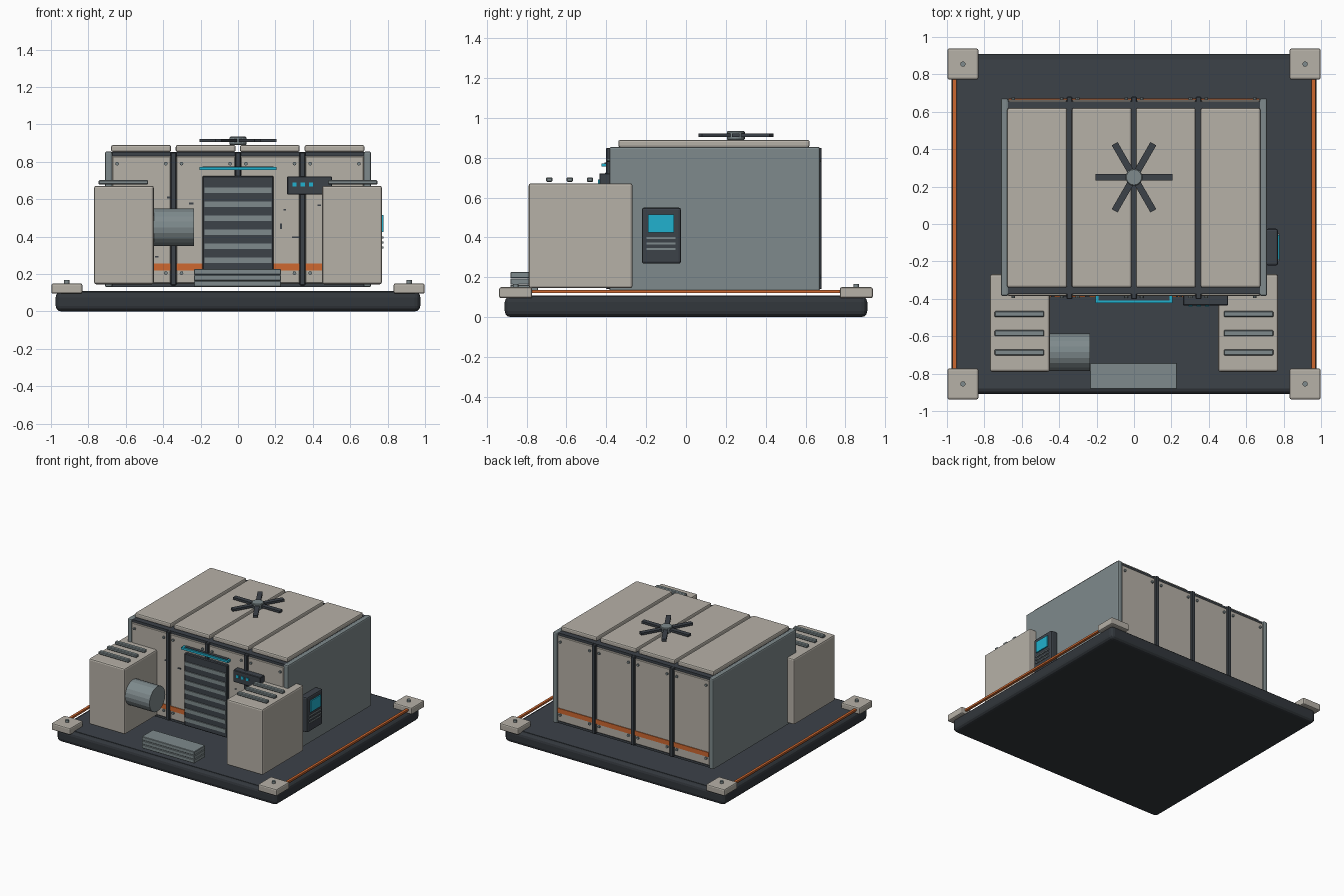
import bpy
import math


def material(name, rgb):
    m = bpy.data.materials.new(name)
    m.diffuse_color = (*rgb, 1)
    return m


BEIGE = material("warm beige", (0.47, 0.44, 0.39))
STEEL = material("blue grey", (0.21, 0.255, 0.265))
DARK = material("dark slate", (0.045, 0.054, 0.066))
CHAR = material("charcoal", (0.032, 0.038, 0.045))
ORANGE = material("orange", (0.62, 0.14, 0.03))
CYAN = material("cyan", (0.015, 0.44, 0.62))


def finish(ob, name, mat, bevel=0, segments=2):
    ob.name = name
    ob.data.materials.append(mat)
    if bevel:
        b = ob.modifiers.new("bevel", "BEVEL")
        b.width = bevel
        b.segments = segments
    return ob


def box(name, x, y, z, mat, bevel=0, segments=2):
    """Box from (min, max) pairs on each axis."""
    bpy.ops.mesh.primitive_cube_add(
        size=1, location=[(a + b) / 2 for a, b in (x, y, z)])
    ob = bpy.context.object
    ob.scale = [b - a for a, b in (x, y, z)]
    bpy.ops.object.transform_apply(location=False, rotation=False, scale=True)
    return finish(ob, name, mat, bevel, segments)


def cyl(name, loc, r, depth, mat, axis="z", sides=12, bevel=0):
    rot = {"z": (0, 0, 0), "x": (0, math.pi / 2, 0), "y": (math.pi / 2, 0, 0)}[axis]
    bpy.ops.mesh.primitive_cylinder_add(
        vertices=sides, radius=r, depth=depth, location=loc, rotation=rot)
    return finish(bpy.context.object, name, mat, bevel, 1)


# Base platform with inset deck
box("base", (-0.975, 0.975), (-0.91, 0.91), (0, 0.105), CHAR, 0.03, 3)
box("deck", (-0.945, 0.945), (-0.88, 0.88), (0.09, 0.108), DARK)

# Corner pads, bolts and side rails
for sx in (-1, 1):
    for sy in (-1, 1):
        cx, cy = 0.915 * sx, 0.855 * sy
        box("corner_pad", (cx - 0.083, cx + 0.083), (cy - 0.083, cy + 0.083),
            (0.095, 0.15), BEIGE, 0.01)
        cyl("pad_bolt", (cx, cy, 0.157), 0.014, 0.02, STEEL)
    rx = 0.96 * sx
    box("side_rail", (rx - 0.01, rx + 0.01), (-0.78, 0.78), (0.12, 0.135), ORANGE)

# Main cabin core and side walls
box("cabin_core", (-0.68, 0.68), (-0.355, 0.635), (0.135, 0.85), DARK)
for sx in (-1, 1):
    x0, x1 = sorted((0.672 * sx, 0.712 * sx))
    box("side_wall", (x0, x1), (-0.385, 0.672), (0.13, 0.855), STEEL, 0.01)

# Front and back wall panels, posts, stripes and bolts
centres = [-0.516, -0.172, 0.172, 0.516]
for face, out in ((-0.355, -1), (0.635, 1)):
    def span(a, b):
        return tuple(sorted((face + a * out, face + b * out)))
    side = "front" if out < 0 else "back"
    for c in centres:
        box(side + "_panel", (c - 0.158, c + 0.158), span(-0.01, 0.03),
            (0.15, 0.832), BEIGE, 0.005, 1)
        for dx in (-0.13, 0.13):
            for z in (0.205, 0.79):
                cyl(side + "_bolt", (c + dx, face + 0.034 * out, z), 0.01, 0.014,
                    STEEL, "y", 8)
    for x in (-0.345, 0, 0.345):
        box(side + "_post", (x - 0.015, x + 0.015), span(-0.01, 0.046),
            (0.14, 0.85), DARK, 0.004, 1)
    for z in ((0.13, 0.15), (0.832, 0.852)):
        box(side + "_frame_bar", (-0.675, 0.675), span(-0.01, 0.02), z, DARK)
    box(side + "_stripe", (-0.67, 0.67), span(0.025, 0.036), (0.22, 0.257), ORANGE)

# Roof panels
for c in (-0.518, -0.173, 0.17, 0.516):
    box("roof_panel", (c - 0.16, c + 0.16), (-0.34, 0.62), (0.852, 0.89), BEIGE, 0.01)

# Roof fan
for i in range(3):
    blade = box("fan_blades", (-0.207, 0.207), (0.232, 0.268), (0.905, 0.922), DARK)
    blade.rotation_euler.z = i * math.pi / 3
cyl("fan_hub", (0, 0.25, 0.912), 0.045, 0.044, STEEL, sides=20, bevel=0.004)

# Louvred door with light bar
box("door", (-0.19, 0.19), (-0.41, -0.36), (0.145, 0.725), DARK, 0.006, 1)
for i in range(7):
    z = 0.2 + 0.0745 * i
    box("door_slat", (-0.18, 0.18), (-0.418, -0.4), (z - 0.015, z + 0.015), STEEL)
box("light_bar", (-0.207, 0.205), (-0.423, -0.385), (0.755, 0.772), CYAN)
box("light_bar_hood", (-0.19, 0.19), (-0.41, -0.38), (0.76, 0.775), DARK)

# Status panel beside the door
box("status_panel", (0.262, 0.503), (-0.435, -0.38), (0.625, 0.722), DARK, 0.004, 1)
for x in (0.303, 0.346, 0.39):
    box("status_light", (x - 0.011, x + 0.011), (-0.441, -0.43), (0.668, 0.69), CYAN)

# Entry steps
for i in range(3):
    z = 0.132 + 0.032 * i
    box("step", (-0.235, 0.23), (-0.882, -0.742), (z, z + 0.03), STEEL, 0.003, 1)

# Side units with top vents
for sx in (-1, 1):
    x0, x1 = sorted((0.45 * sx, 0.77 * sx))
    box("side_unit", (x0, x1), (-0.79, -0.268), (0.145, 0.672), BEIGE, 0.012)
    for y in (-0.482, -0.584, -0.686):
        c = 0.613 * sx
        box("unit_vent", (c - 0.133, c + 0.133), (y - 0.016, y + 0.016),
            (0.679, 0.702), STEEL, 0.005, 1)

# Round duct on the left unit
cyl("duct", (-0.343, -0.685, 0.45), 0.1, 0.216, STEEL, "x", 20)

# Wall terminal on the right side
box("terminal", (0.705, 0.77), (-0.222, -0.025), (0.268, 0.55), DARK, 0.012)
box("terminal_screen", (0.765, 0.779), (-0.19, -0.06), (0.425, 0.515), CYAN)
for z in (0.342, 0.369, 0.396):
    box("terminal_key", (0.765, 0.777), (-0.198, -0.052), (z - 0.005, z + 0.005), STEEL)

# Small scuff marks on the front panels
for x, z, w, h in ((-0.365, 0.61, 0.03, 0.01), (-0.25, 0.577, 0.025, 0.01),
                   (-0.435, 0.292, 0.02, 0.008), (0.25, 0.545, 0.015, 0.008),
                   (0.31, 0.396, 0.04, 0.008), (0.23, 0.455, 0.01, 0.03),
                   (0.435, 0.567, 0.02, 0.008)):
    box("scuff", (x - w / 2, x + w / 2), (-0.389, -0.383), (z - h / 2, z + h / 2), DARK)
